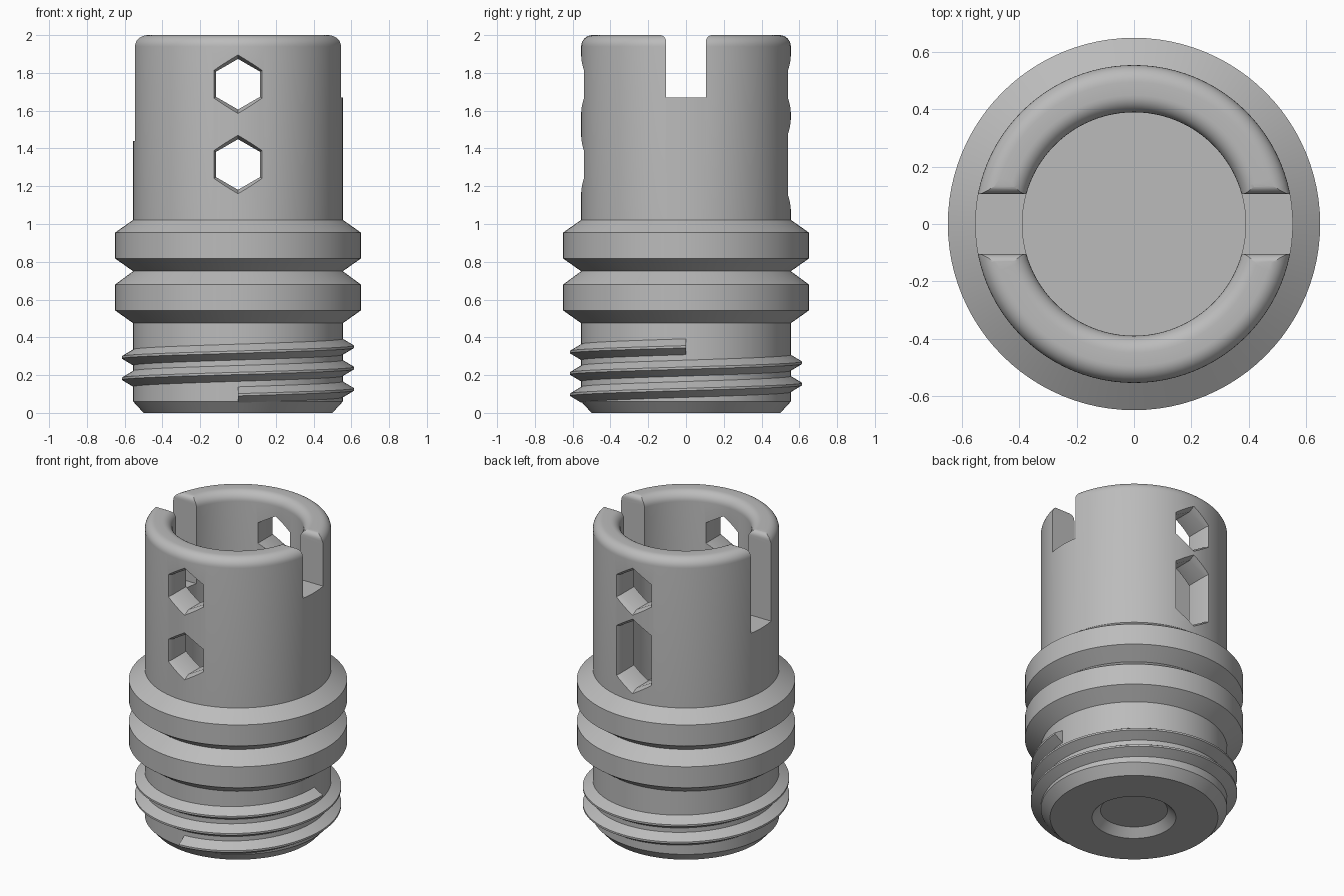
import bpy, bmesh
from math import sin, cos, pi, radians

if "Cube" in bpy.data.objects:
    bpy.data.objects.remove(bpy.data.objects["Cube"], do_unlink=True)

R, BORE, RIM, FILLET = 0.555, 0.39, 0.65, 0.06
STEPS = 96

grey = bpy.data.materials.new("plain grey")
grey.use_nodes = True
grey.diffuse_color = (0.5, 0.5, 0.5, 1)
grey.node_tree.nodes["Principled BSDF"].inputs["Base Color"].default_value = (0.5, 0.5, 0.5, 1)


def finish(name, bm):
    bmesh.ops.recalc_face_normals(bm, faces=bm.faces)
    mesh = bpy.data.meshes.new(name)
    bm.to_mesh(mesh)
    bm.free()
    mesh.materials.append(grey)
    obj = bpy.data.objects.new(name, mesh)
    bpy.context.collection.objects.link(obj)
    return obj


def activate(obj):
    bpy.ops.object.select_all(action='DESELECT')
    obj.select_set(True)
    bpy.context.view_layer.objects.active = obj


def loft(name, sections):
    """Skin a list of equal point loops and cap both ends."""
    bm = bmesh.new()
    loops = [[bm.verts.new(p) for p in s] for s in sections]
    n = len(loops[0])
    for a, b in zip(loops, loops[1:]):
        for i in range(n):
            j = (i + 1) % n
            bm.faces.new((a[i], a[j], b[j], b[i]))
    bm.faces.new(loops[0])
    bm.faces.new(loops[-1])
    return finish(name, bm)


def arc(cx, cz, r, start, end, n=8):
    angles = [radians(start + (end - start) * i / n) for i in range(n + 1)]
    return [(cx + r * cos(t), cz + r * sin(t)) for t in angles]


# Turned body: countersunk base, two collars, filleted lip, blind bore
profile = [(0, 0.05), (0.2, 0.05), (0.25, 0), (0.5, 0), (R, 0.06)]
for z in (0.475, 0.75):
    profile += [(R, z), (RIM, z + 0.067), (RIM, z + 0.205)]
profile.append((R, 1.022))
profile += arc(R - FILLET, 2 - FILLET, FILLET, 0, 90)
profile += arc(BORE + FILLET, 2 - FILLET, FILLET, 90, 180)
profile += [(BORE, 0.8), (0, 0.8)]

bm = bmesh.new()
pts = [bm.verts.new((r, 0, z)) for r, z in profile]
edges = [bm.edges.new(pair) for pair in zip(pts, pts[1:])]
bmesh.ops.spin(bm, geom=pts + edges, cent=(0, 0, 0), axis=(0, 0, 1),
               angle=2 * pi, steps=STEPS)
bmesh.ops.remove_doubles(bm, verts=bm.verts, dist=1e-5)
body = finish("body", bm)


# Hexagonal side windows with a chamfered mouth
def hex_cutter(side, z, stretch=0):
    sections = []
    for y, r in ((0.6, 0.178), (0.515, 0.134), (0.2, 0.134)):
        loop = []
        for k in range(6):
            t = radians(90 + 60 * k)
            shift = stretch if sin(t) > 0 else -stretch
            loop.append((r * cos(t), side * y, z + r * sin(t) + shift))
        sections.append(loop)
    return loft("window_cutter", sections)


# Lip slots with rounded top edges
def slot_cutter(side, floor):
    half = [(0.105, floor)]
    half += [(y, z + 0.0005) for y, z in arc(0.14, 1.965, 0.035, 180, 90, 5)]
    half.append((0.14, 2.1))
    outline = half + [(-y, z) for y, z in reversed(half)]
    return loft("slot_cutter", [[(side * x, y, z) for y, z in outline] for x in (0.2, 0.7)])


cutters = [hex_cutter(-1, 1.74), hex_cutter(-1, 1.315),
           hex_cutter(1, 1.74), hex_cutter(1, 1.315, 0.09),
           slot_cutter(1, 1.67), slot_cutter(-1, 1.44)]

activate(body)
for cutter in cutters:
    cutter.hide_render = True
    mod = body.modifiers.new("cut", 'BOOLEAN')
    mod.operation = 'DIFFERENCE'
    mod.solver = 'EXACT'
    mod.object = cutter
    bpy.ops.object.modifier_apply(modifier=mod.name)
for cutter in cutters:
    bpy.data.objects.remove(cutter, do_unlink=True)

# Screw thread: pointed section swept up a helix from the front
TURNS, PITCH = 2.25, 0.113
section = [(R - 0.03, -0.042), (R, -0.042), (0.615, -0.006),
           (0.615, 0.006), (R, 0.042), (R - 0.03, 0.042)]
helix = []
count = int(STEPS * TURNS)
for i in range(count + 1):
    turn = TURNS * i / count
    t = 2 * pi * turn - pi / 2
    helix.append([(r * cos(t), r * sin(t), 0.096 + PITCH * turn + dz) for r, dz in section])
thread = loft("screw_thread", helix)

for obj in (body, thread):
    activate(obj)
    bpy.ops.object.shade_smooth_by_angle(angle=radians(25))
